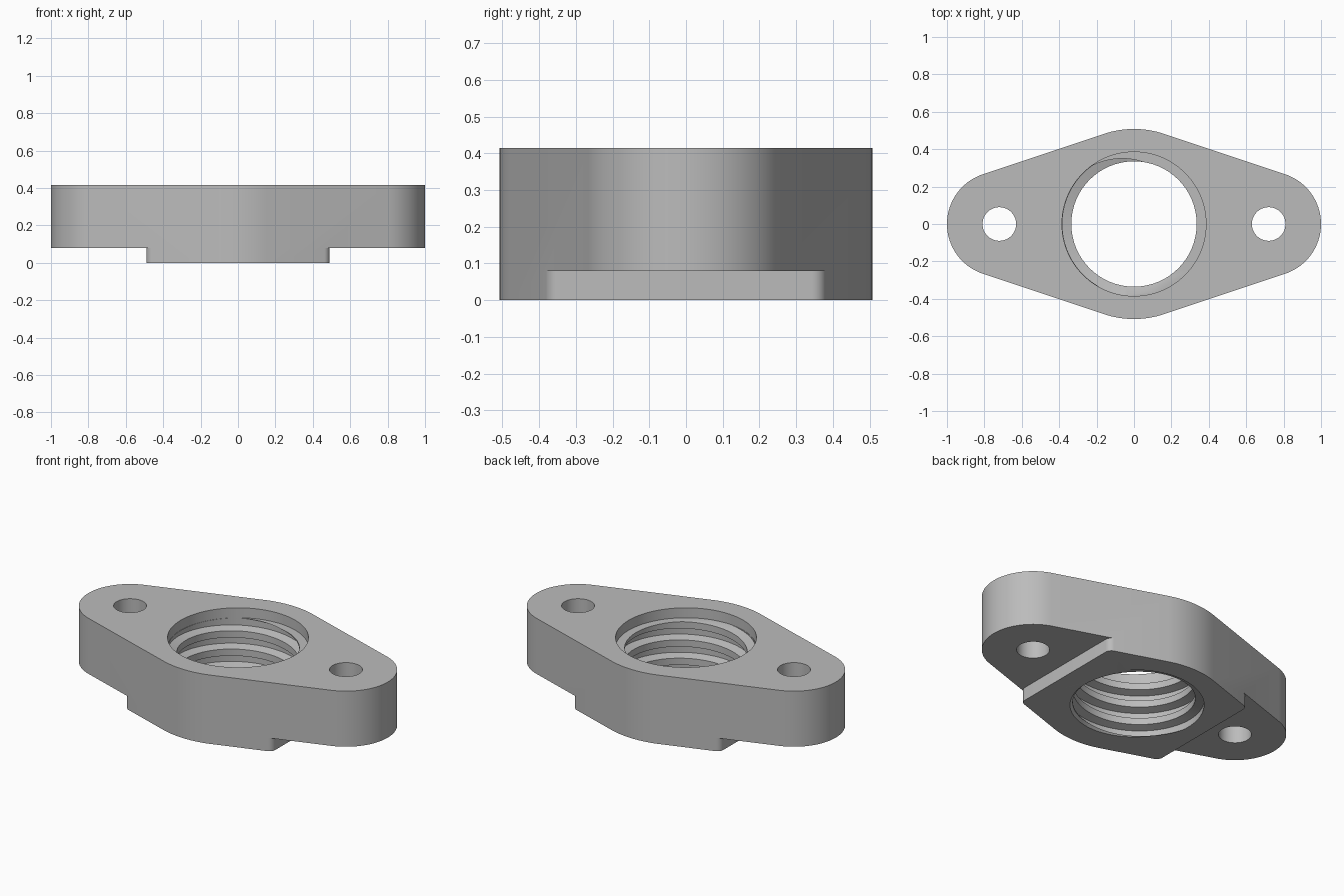
import bpy, bmesh
from math import sin, cos, pi, asin

cube = bpy.data.objects.get("Cube")
if cube:
    bpy.data.objects.remove(cube, do_unlink=True)

MID_R, END_R, END_X = 0.508, 0.28, 0.72
HEIGHT, STEP_Z, STEP_X, FILLET = 0.415, 0.08, 0.49, 0.04
MINOR, MAJOR, PITCH, BORE_DEPTH = 0.335, 0.383, 0.11, 0.06
SLOPE = asin((MID_R - END_R) / END_X)   # tilt of the tangent sides


def arc(cx, cy, r, a0, a1, n):
    return [(cx + r * cos(a0 + (a1 - a0) * i / n),
             cy + r * sin(a0 + (a1 - a0) * i / n)) for i in range(n + 1)]


def to_object(bm, name):
    bmesh.ops.recalc_face_normals(bm, faces=bm.faces[:])
    mesh = bpy.data.meshes.new(name)
    bm.to_mesh(mesh)
    bm.free()
    obj = bpy.data.objects.new(name, mesh)
    bpy.context.collection.objects.link(obj)
    return obj


def prism(name, points, z0, z1):
    bm = bmesh.new()
    base = bm.faces.new([bm.verts.new((x, y, z0)) for x, y in points])
    top = bmesh.ops.extrude_face_region(bm, geom=[base])["geom"]
    verts = [v for v in top if isinstance(v, bmesh.types.BMVert)]
    bmesh.ops.translate(bm, verts=verts, vec=(0, 0, z1 - z0))
    return to_object(bm, name)


def disc(name, x, r, z0, z1, n):
    return prism(name, arc(x, 0, r, 0, 2 * pi, n)[:-1], z0, z1)


def thread_cutter(n=96):
    """Helical trapezoid thread, trimmed flat at both ends."""
    profile = [(0, MINOR), (0.37, MINOR), (0.49, MAJOR), (0.88, MAJOR)]
    turns, k = 8, len(profile)
    bm = bmesh.new()
    grid = []
    for i in range(n):
        a = 2 * pi * i / n
        column = []
        for j in range(turns * k):
            t, r = profile[j % k]
            z = (j // k + t + i / n - 2) * PITCH
            column.append(bm.verts.new((r * cos(a), r * sin(a), z)))
        grid.append(column)
    for i in range(n):
        # the last column joins the first, one pitch higher
        nxt, shift = (grid[i + 1], 0) if i < n - 1 else (grid[0], k)
        for j in range(turns * k - 1 - shift):
            bm.faces.new((grid[i][j], nxt[j + shift],
                          nxt[j + shift + 1], grid[i][j + 1]))
    for z, up in ((-0.02, -1), (HEIGHT - 0.03, 1)):
        geom = bm.verts[:] + bm.edges[:] + bm.faces[:]
        cut = bmesh.ops.bisect_plane(bm, geom=geom, plane_co=(0, 0, z),
                                     plane_no=(0, 0, up), clear_outer=True)
        edges = [e for e in cut["geom_cut"] if isinstance(e, bmesh.types.BMEdge)]
        bmesh.ops.edgeloop_fill(bm, edges=edges)
    return to_object(bm, "thread_cutter")


def chamfer_cutter():
    bm = bmesh.new()
    bmesh.ops.create_cone(bm, cap_ends=True, segments=96, radius1=0.37,
                          radius2=0.33, depth=0.04)
    return to_object(bm, "chamfer_cutter")


def notch_cutter(side):
    # vertical step face with rounded corners, open towards the flange tip
    cx = STEP_X - FILLET
    cy = (MID_R - FILLET - cx * sin(SLOPE)) / cos(SLOPE)
    half = arc(cx, cy, FILLET, 0, pi / 2 - SLOPE, 8)
    ex, ey = half[-1]
    half += [(ex + 0.1 * sin(SLOPE), ey + 0.1 * cos(SLOPE)), (1.1, 0.6)]
    points = half + [(x, -y) for x, y in reversed(half)]
    return prism("notch_cutter", [(side * x, y) for x, y in points], -0.1, STEP_Z)


# flange body: hull of a large middle circle and two end circles
b = pi / 2 - SLOPE
outline = (arc(END_X, 0, END_R, -b, b, 40)
           + arc(0, 0, MID_R, b, pi - b, 16)
           + arc(-END_X, 0, END_R, pi - b, pi + b, 40)
           + arc(0, 0, MID_R, pi + b, 2 * pi - b, 16))
body = prism("flange_nut", outline, 0, HEIGHT)

# underside steps, threaded bore, counterbore, chamfer and bolt holes
cutters = [notch_cutter(1), notch_cutter(-1), thread_cutter(),
           disc("counterbore", 0, 0.385, HEIGHT - BORE_DEPTH, HEIGHT + 0.1, 96),
           chamfer_cutter()]
cutters += [disc("bolt_hole", s * END_X, 0.09, -0.1, HEIGHT + 0.1, 48)
            for s in (-1, 1)]

bpy.ops.object.select_all(action="DESELECT")
bpy.context.view_layer.objects.active = body
body.select_set(True)
for cutter in cutters:
    cutter.hide_render = True
    mod = body.modifiers.new("cut", "BOOLEAN")
    mod.operation, mod.solver, mod.object = "DIFFERENCE", "EXACT", cutter
    bpy.ops.object.modifier_apply(modifier=mod.name)
    bpy.data.objects.remove(cutter, do_unlink=True)

# one plain grey material
grey = bpy.data.materials.new("plain grey")
grey.use_nodes = True
colour = (0.5, 0.5, 0.5, 1)
grey.diffuse_color = colour
grey.node_tree.nodes["Principled BSDF"].inputs["Base Color"].default_value = colour
body.data.materials.clear()
body.data.materials.append(grey)
bpy.ops.object.shade_smooth_by_angle(angle=pi / 6)
